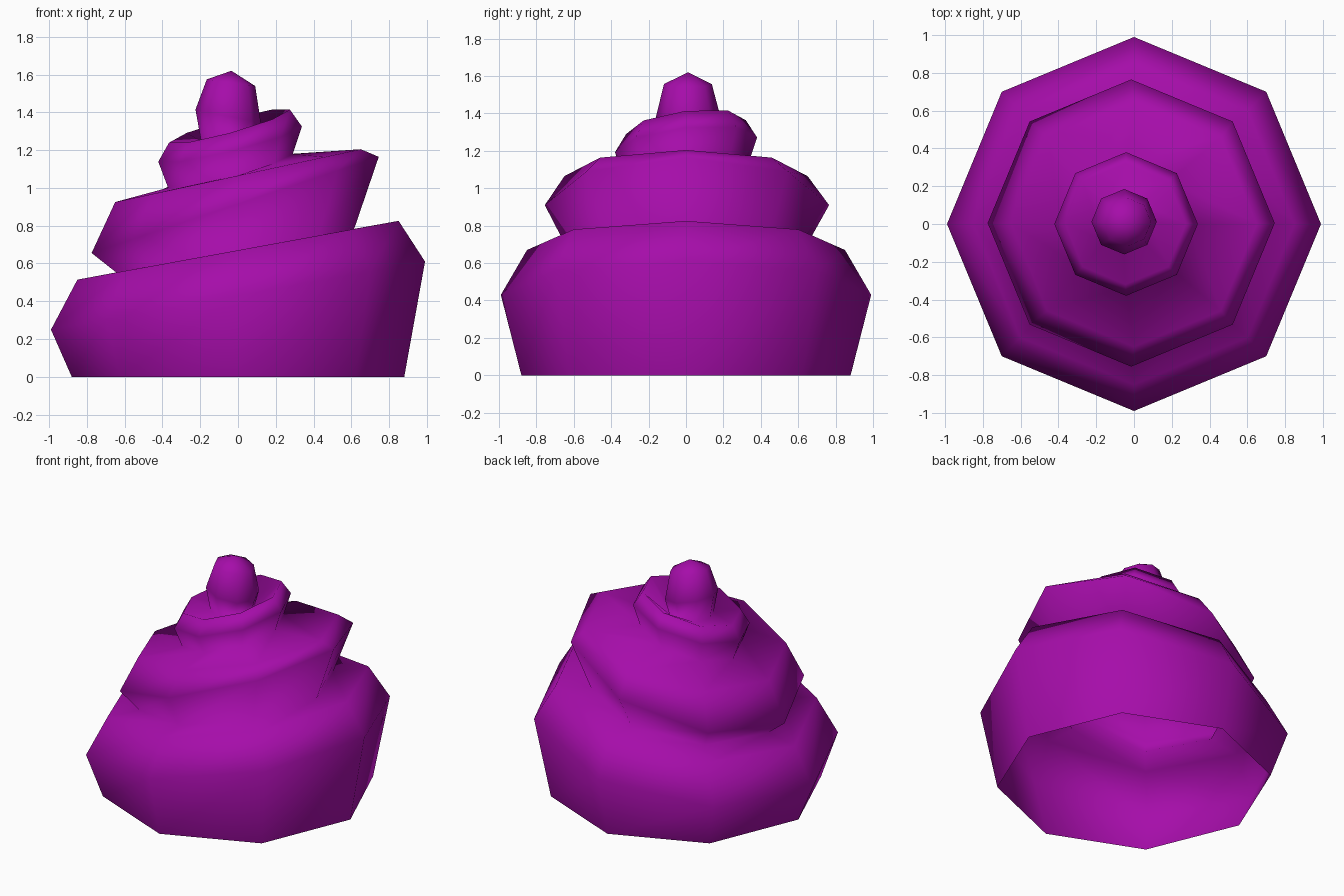
import bpy, bmesh
from math import cos, sin, pi

if "Cube" in bpy.data.objects:
    bpy.data.objects.remove(bpy.data.objects["Cube"])

SIDES = 8
# Tilted octagon rings, bottom to top:
# centre x, centre y, radius, height at centre, slope along x, slope along y
RINGS = [
    # bottom swirl
    (0.00, 0.00, 0.88, 0.00, 0.00, 0.00),
    (0.00, 0.00, 0.99, 0.43, 0.182, 0.00),
    (0.00, 0.00, 0.85, 0.67, 0.183, 0.00),
    # middle swirl
    (-0.015, 0.00, 0.63, 0.668, 0.183, 0.00),
    (-0.015, 0.005, 0.76, 0.91, 0.335, 0.00),
    (0.00, 0.00, 0.65, 1.065, 0.215, 0.00),
    # top swirl
    (-0.04, 0.00, 0.33, 1.09, 0.27, 0.09),
    (-0.042, 0.00, 0.38, 1.232, 0.245, 0.105),
    (-0.045, 0.00, 0.32, 1.327, 0.273, 0.115),
    # tip
    (-0.055, 0.01, 0.14, 1.23, -0.12, 0.00),
    (-0.052, 0.012, 0.173, 1.38, -0.20, 0.00),
    (-0.037, 0.01, 0.128, 1.557, -0.137, 0.00),
]
APEX = (-0.035, 0.01, 1.62)

bm = bmesh.new()


def add_ring(cx, cy, r, z, sx, sy):
    verts = []
    for i in range(SIDES):
        dx, dy = r * cos(2 * pi * i / SIDES), r * sin(2 * pi * i / SIDES)
        verts.append(bm.verts.new((cx + dx, cy + dy, z + sx * dx + sy * dy)))
    return verts


# Hollow skin lofted through the rings, open underneath
rings = [add_ring(*r) for r in RINGS]
for low, high in zip(rings, rings[1:]):
    for i in range(SIDES):
        j = (i + 1) % SIDES
        bm.faces.new((low[i], low[j], high[j], high[i]))

# Pointed cap
tip = bm.verts.new(APEX)
for i in range(SIDES):
    bm.faces.new((rings[-1][i], rings[-1][(i + 1) % SIDES], tip))

for f in bm.faces:
    f.smooth = True

mesh = bpy.data.meshes.new("swirl_body")
bm.to_mesh(mesh)
bm.free()
swirl = bpy.data.objects.new("swirl_body", mesh)
bpy.context.collection.objects.link(swirl)

mat = bpy.data.materials.new("purple")
mat.diffuse_color = (0.38, 0.004, 0.40, 1)
mat.use_nodes = True
mat.node_tree.nodes["Principled BSDF"].inputs["Base Color"].default_value = mat.diffuse_color
mesh.materials.append(mat)
